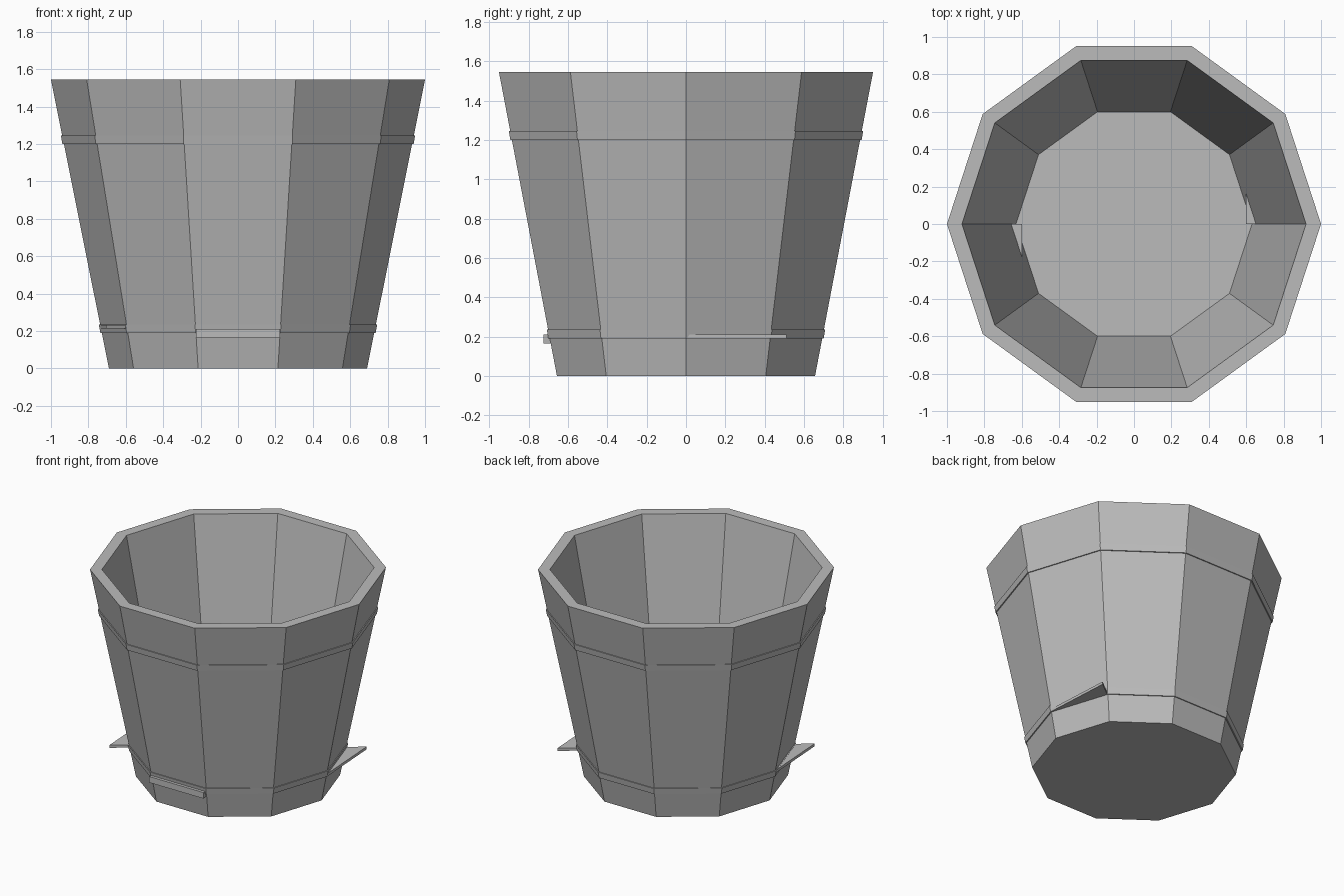
import bpy, bmesh, math

cube = bpy.data.objects.get("Cube")
if cube:
    bpy.data.objects.remove(cube, do_unlink=True)

SIDES = 10

grey = bpy.data.materials.new("plain_grey")
grey.use_nodes = True
COLOUR = (0.5, 0.5, 0.5, 1)
grey.diffuse_color = COLOUR
grey.node_tree.nodes["Principled BSDF"].inputs["Base Color"].default_value = COLOUR


def finish(bm, name):
    bmesh.ops.recalc_face_normals(bm, faces=bm.faces)
    mesh = bpy.data.meshes.new(name)
    bm.to_mesh(mesh)
    bm.free()
    mesh.materials.append(grey)
    obj = bpy.data.objects.new(name, mesh)
    bpy.context.collection.objects.link(obj)
    return obj


def lathe(name, profile, closed):
    """Turn (radius, z) points into a ten-sided body, as a loop or with end caps."""
    bm = bmesh.new()
    rings = []
    for r, z in profile:
        angles = [math.tau * i / SIDES for i in range(SIDES)]
        rings.append([bm.verts.new((r * math.cos(a), r * math.sin(a), z)) for a in angles])
    pairs = list(zip(rings, rings[1:]))
    if closed:
        pairs.append((rings[-1], rings[0]))
    else:
        bm.faces.new(rings[0])
        bm.faces.new(rings[-1])
    for low, high in pairs:
        for i in range(SIDES):
            j = (i + 1) % SIDES
            bm.faces.new((low[i], low[j], high[j], high[i]))
    return finish(bm, name)


def slab(name, outline, z0, z1):
    """Flat plate with the given outline."""
    bm = bmesh.new()
    face = bm.faces.new([bm.verts.new((x, y, z0)) for x, y in outline])
    top = bmesh.ops.extrude_face_region(bm, geom=[face])["geom"]
    verts = [v for v in top if isinstance(v, bmesh.types.BMVert)]
    bmesh.ops.translate(bm, verts=verts, vec=(0, 0, z1 - z0))
    return finish(bm, name)


# Tapered hollow tub with a raised floor
lathe("tub", [(0.69, 0), (1, 1.545), (0.92, 1.545), (0.631, 0.105)], False)

# Thin hoops around the staves
for name, r, z in (("upper_hoop", 0.947, 1.2), ("lower_hoop", 0.744, 0.19)):
    lathe(name, [(r - 0.008, z), (r, z + 0.045), (r - 0.04, z + 0.045), (r - 0.048, z)], True)

# Loose hoop ends sticking out on opposite sides
fin = [(0.6, 0), (0.735, 0), (0.705, 0.51), (0.6, 0.43)]
for name, s, z in (("left_loose_end", 1, 0.19), ("right_loose_end", -1, 0.213)):
    slab(name, [(s * x, s * y) for x, y in fin], z, z + 0.02)

# Small overlap plate at the front of the lower hoop
slab("front_plate", [(-0.225, -0.725), (0.225, -0.725), (0.21, -0.66), (-0.21, -0.66)], 0.165, 0.21)
